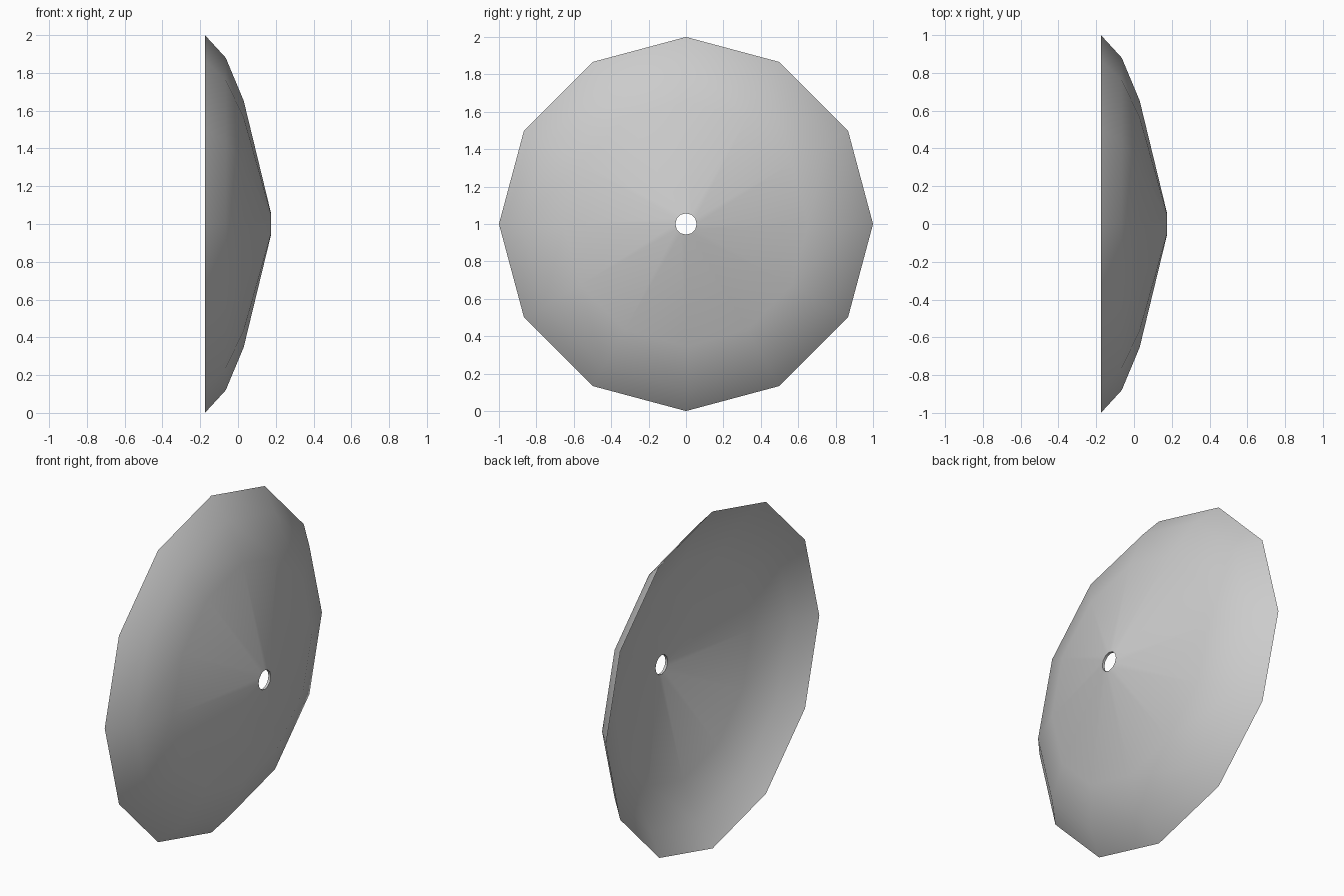
import bpy, bmesh
from math import sin, cos, tau, radians

if "Cube" in bpy.data.objects:
    bpy.data.objects.remove(bpy.data.objects["Cube"])

SIDES = 12
# Closed section of the thin dish: (x, radius), outer face then inner face
PROFILE = [(-0.175, 1.0), (-0.065, 0.88), (0.03, 0.653), (0.175, 0.057),
           (0.16, 0.057), (0.02, 0.645), (-0.072, 0.874)]

# Revolve the section around the x axis
bm = bmesh.new()
rings = [[bm.verts.new((x, r * sin(tau * i / SIDES), 1 + r * cos(tau * i / SIDES)))
          for i in range(SIDES)] for x, r in PROFILE]
for a, b in zip(rings, rings[1:] + rings[:1]):
    for i in range(SIDES):
        j = (i + 1) % SIDES
        bm.faces.new((a[i], a[j], b[j], b[i]))
bmesh.ops.recalc_face_normals(bm, faces=bm.faces)

# Dish with smooth faces, crisp rim and crisp centre hole
mesh = bpy.data.meshes.new("dish")
bm.to_mesh(mesh)
bm.free()
dish = bpy.data.objects.new("dish", mesh)
bpy.context.collection.objects.link(dish)
bpy.context.view_layer.objects.active = dish
dish.select_set(True)
bpy.ops.object.shade_smooth_by_angle(angle=radians(40))
